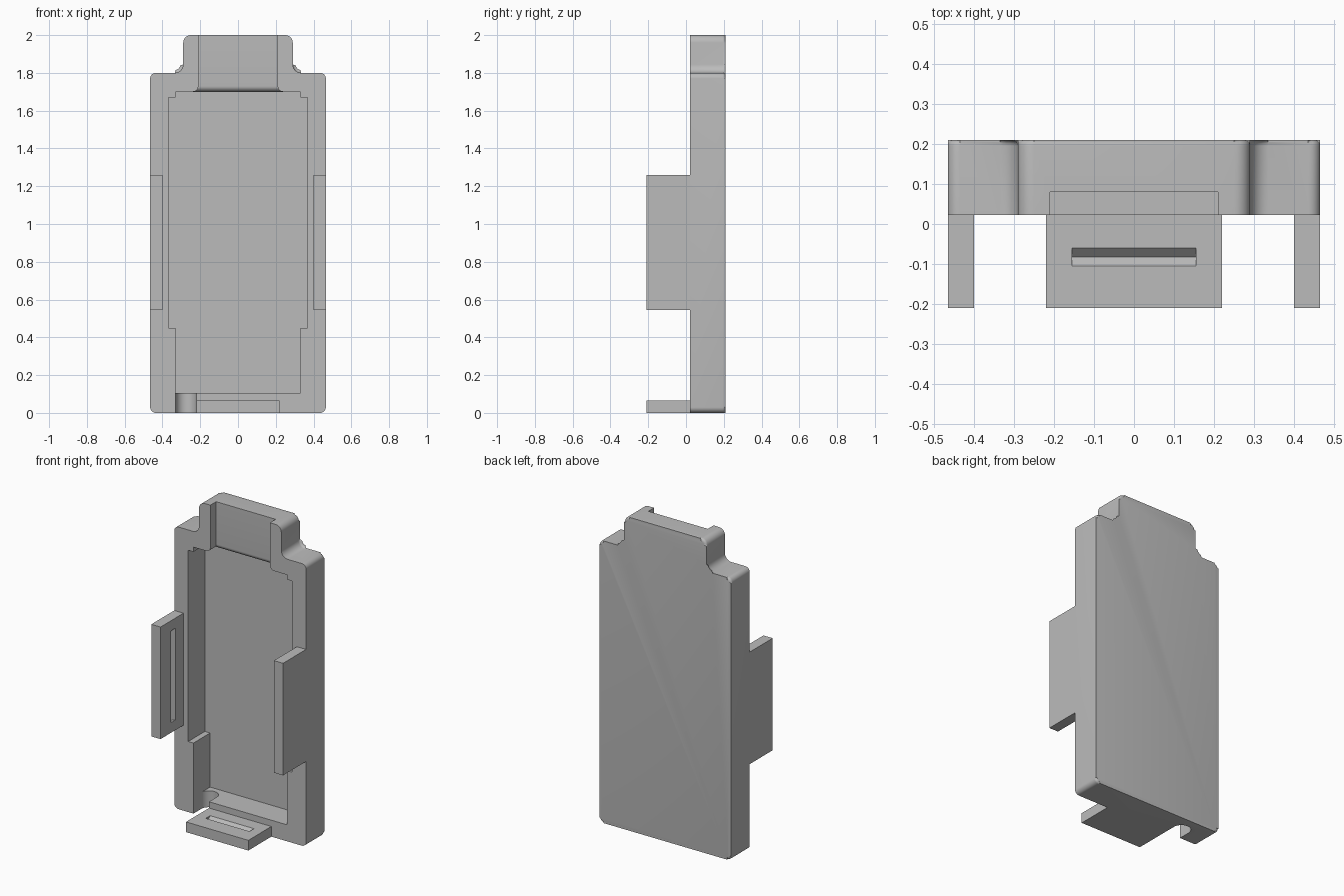
import bpy, bmesh, math
from mathutils import Vector

cube = bpy.data.objects.get("Cube")
if cube:
    bpy.data.objects.remove(cube, do_unlink=True)

grey = bpy.data.materials.new("plain grey")
grey.use_nodes = True
COLOUR = (0.5, 0.5, 0.5, 1)
grey.diffuse_color = COLOUR
grey.node_tree.nodes["Principled BSDF"].inputs["Base Color"].default_value = COLOUR

FRONT, BACK, HALF = 0.022, 0.21, 0.465


def finish(name, bm):
    bmesh.ops.recalc_face_normals(bm, faces=bm.faces)
    mesh = bpy.data.meshes.new(name)
    bm.to_mesh(mesh)
    bm.free()
    mesh.materials.append(grey)
    obj = bpy.data.objects.new(name, mesh)
    bpy.context.collection.objects.link(obj)
    return obj


def loft(rings):
    """Closed solid through rings of 3D points."""
    bm = bmesh.new()
    loops = [[bm.verts.new(p) for p in ring] for ring in rings]
    for a, b in zip(loops, loops[1:]):
        for i in range(len(a)):
            j = (i + 1) % len(a)
            bm.faces.new((a[i], a[j], b[j], b[i]))
    bm.faces.new(loops[0])
    bm.faces.new(loops[-1])
    return bm


def along_y(pts, y0, y1):
    return loft([[(x, y, z) for x, z in pts] for y in (y0, y1)])


def along_x(pts, x0, x1):
    return loft([[(x, y, z) for y, z in pts] for x in (x0, x1)])


def along_z(pts, z0, z1):
    return loft([[(x, y, z) for x, y in pts] for z in (z0, z1)])


def mirrored(half):
    return half + [(-p[0], *p[1:]) for p in reversed(half)]


def rounded(corners, steps=8):
    """Replace each (x, z, radius) corner by an arc."""
    out = []
    for i, (x, z, r) in enumerate(corners):
        p = Vector((x, z))
        d1 = (Vector(corners[i - 1][:2]) - p).normalized()
        d2 = (Vector(corners[(i + 1) % len(corners)][:2]) - p).normalized()
        c = p + (d1 + d2) * r
        for k in range(steps + 1):
            t = math.pi / 2 * k / steps
            out.append(tuple(c - d2 * r * math.cos(t) - d1 * r * math.sin(t)))
    return out


def cut(obj, cutter):
    mod = obj.modifiers.new("cut", "BOOLEAN")
    mod.operation, mod.solver, mod.object = "DIFFERENCE", "EXACT", cutter
    bpy.context.view_layer.objects.active = obj
    bpy.ops.object.modifier_apply(modifier=mod.name)
    bpy.data.objects.remove(cutter, do_unlink=True)


# Tray body with a narrower neck and rounded rear rim
outline = rounded(mirrored([(HALF, 0, 0.03), (HALF, 1.8, 0.03),
                            (0.29, 1.8, 0.045), (0.29, 2, 0.04)]))
bm = along_y(outline, FRONT, BACK)
rim = [e for e in bm.edges if all(v.co.y > BACK - 0.001 for v in e.verts)]
bmesh.ops.bevel(bm, geom=rim, offset=0.015, segments=4, profile=0.5, affect="EDGES")
body = finish("tray_body", bm)

# Deep stepped cavity
cavity = mirrored([(0.33, 0.105), (0.33, 0.45), (0.367, 0.45),
                   (0.367, 1.67), (0.33, 1.67), (0.33, 1.7)])
cut(body, finish("cavity_cutter", along_y(cavity, -0.1, 0.19)))

# Shallow neck channel, flaring with a round lip into the cavity
R = 0.03
sections = [(2.1, 0)]
for k in range(9):
    t = math.pi / 2 * k / 8
    sections.append((1.7 + R - R * math.sin(t), R * (1 - math.cos(t))))
sections.append((1.68, R))
rings = []
for z, o in sections:
    w, y = 0.21 + o, 0.08 + o
    rings.append([(-w, -0.1, z), (w, -0.1, z), (w, y, z), (-w, y, z)])
cut(body, finish("channel_cutter", loft(rings)))

# Round-ended cable notch through the bottom wall
r, cx, cy = 0.055, -0.275, 0.1
notch = [(cx - r, -0.1), (cx + r, -0.1)]
for k in range(25):
    t = math.pi * k / 24
    notch.append((cx + r * math.cos(t), cy + r * math.sin(t)))
cut(body, finish("notch_cutter", along_z(notch, -0.1, 0.15)))

bpy.ops.object.select_all(action="DESELECT")
body.select_set(True)
bpy.context.view_layer.objects.active = body
bpy.ops.object.shade_smooth_by_angle(angle=math.radians(30))


# Flaps with a V groove on the inner face
def flap(name, length, location, turn):
    t = 0.065
    h, g = length / 2, length / 2 - t
    bm = along_x([(-0.21, 0), (FRONT, 0), (FRONT, t), (-0.21, t)], -h, h)
    obj = finish(name, bm)
    d, y = 0.0225, -0.0825
    diamond = [(y - d, t), (y, t - d), (y + d, t), (y, t + d)]
    cut(obj, finish("groove_cutter", along_x(diamond, -g, g)))
    obj.location = location
    obj.rotation_euler.y = turn


flap("bottom_flap", 0.44, (0, 0, 0), 0)
for side, s in (("left", 1), ("right", -1)):
    flap(side + "_flap", 0.715, (s * HALF, 0, 0.9025), -s * math.pi / 2)
